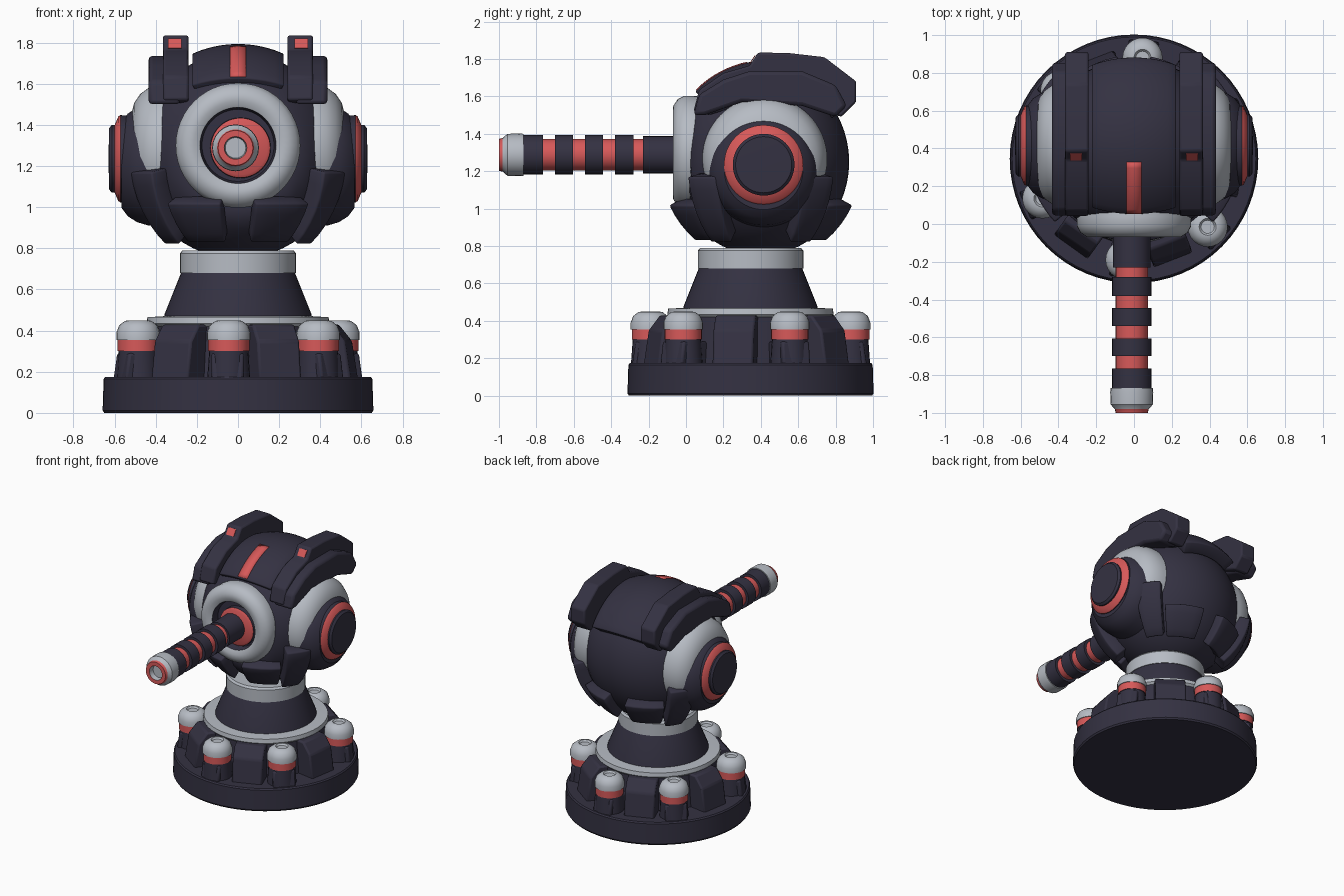
import bpy, bmesh, math
from mathutils import Vector

if "Cube" in bpy.data.objects:
    bpy.data.objects.remove(bpy.data.objects["Cube"])

def material(name, rgb):
    m = bpy.data.materials.new(name)
    m.diffuse_color = (*rgb, 1)
    m.use_nodes = True
    m.node_tree.nodes["Principled BSDF"].inputs["Base Color"].default_value = m.diffuse_color
    return m

MATS = {'d': material("dark_navy", (0.034, 0.031, 0.054)),
        'g': material("light_grey", (0.47, 0.50, 0.55)),
        'r': material("coral_red", (0.68, 0.10, 0.10))}
KEYS = list(MATS)
BALL = Vector((0, 0.40, 1.25))
BASE_Y = 0.345

def finish(name, bm, mats, angle=35, bevel=0, thick=0):
    me = bpy.data.meshes.new(name)
    bm.to_mesh(me)
    bm.free()
    for k in mats:
        me.materials.append(MATS[k])
    me.shade_smooth()
    me.set_sharp_from_angle(angle=math.radians(angle))
    ob = bpy.data.objects.new(name, me)
    bpy.context.collection.objects.link(ob)
    if thick:
        s = ob.modifiers.new("thickness", 'SOLIDIFY')
        s.thickness, s.offset = thick, -1
    if bevel:
        b = ob.modifiers.new("bevel", 'BEVEL')
        b.width, b.segments, b.limit_method = bevel, 2, 'ANGLE'
    return ob

def lathe(name, origin, axis, prof, cols, seg=48):
    """Spin (radius, height) points about an axis; one colour letter per segment."""
    bm = bmesh.new()
    q = Vector(axis).to_track_quat('Z', 'Y')
    o = Vector(origin)
    rings = [[bm.verts.new(o + q @ Vector((r * math.cos(2 * math.pi * i / seg),
                                           r * math.sin(2 * math.pi * i / seg), h)))
              for i in range(seg)] for r, h in prof]
    cols = cols if len(cols) > 1 else cols * (len(prof) - 1)
    for a, b, c in zip(rings, rings[1:], cols):
        for i in range(seg):
            j = (i + 1) % seg
            bm.faces.new((a[i], a[j], b[j], b[i])).material_index = KEYS.index(c)
    bmesh.ops.remove_doubles(bm, verts=bm.verts, dist=1e-5)
    bmesh.ops.recalc_face_normals(bm, faces=bm.faces)
    return finish(name, bm, KEYS)

def prism(name, pts, a, b, place, col, bevel=0.012):
    """Extrude a 2D outline from depth a to b; place(p, q, depth) gives the position."""
    bm = bmesh.new()
    lo = [bm.verts.new(place(p, q, a)) for p, q in pts]
    hi = [bm.verts.new(place(p, q, b)) for p, q in pts]
    n = len(pts)
    bm.faces.new(lo)
    bm.faces.new(hi)
    for i in range(n):
        bm.faces.new((lo[i], lo[(i + 1) % n], hi[(i + 1) % n], hi[i]))
    bmesh.ops.recalc_face_normals(bm, faces=bm.faces)
    return finish(name, bm, col, 30, bevel)

def shell(name, func, nu, nv, thick, col, bevel=0, centre=BALL):
    """Curved plate over the ball from func(u, v) with u, v in 0..1."""
    bm = bmesh.new()
    g = [[bm.verts.new(centre + Vector(func(i / nu, j / nv))) for j in range(nv + 1)]
         for i in range(nu + 1)]
    for i in range(nu):
        for j in range(nv):
            bm.faces.new((g[i][j], g[i + 1][j], g[i + 1][j + 1], g[i][j + 1]))
    bm.normal_update()
    f = next(iter(bm.faces))
    if f.normal.dot(f.calc_center_median() - centre) < 0:
        bmesh.ops.reverse_faces(bm, faces=bm.faces)
    return finish(name, bm, col, 40, bevel, thick)

# --- Pedestal ---
C = (0, BASE_Y, 0)
lathe("base_disc", C, (0, 0, 1),
      [(0, 0), (0.65, 0), (0.658, 0.012), (0.653, 0.165), (0.645, 0.175), (0, 0.175)], 'd', 64)
lathe("base_drum", C, (0, 0, 1), [(0, 0.17), (0.45, 0.17), (0.43, 0.43), (0, 0.43)], 'd')
lathe("base_ring", C, (0, 0, 1),
      [(0, 0.42), (0.43, 0.42), (0.445, 0.435), (0.44, 0.465), (0.36, 0.47), (0, 0.47)], 'g', 64)
lathe("neck_cone", C, (0, 0, 1), [(0, 0.46), (0.36, 0.46), (0.357, 0.48), (0.275, 0.685), (0, 0.685)], 'd')
lathe("neck_collar", C, (0, 0, 1),
      [(0, 0.68), (0.282, 0.68), (0.282, 0.775), (0.27, 0.79), (0, 0.79)], 'g')

# --- Capsules round the base with blocks between them ---
caps = [(0.485, 0.21), (0.045, 0.535), (-0.39, 0.36)]
caps += [(-x, -y) for x, y in caps]
for n, (x, y) in enumerate(caps):
    lathe(f"capsule_{n}", (x, y + BASE_Y, 0), (0, 0, 1),
          [(0, 0.16), (0.105, 0.16), (0.095, 0.30), (0.1, 0.30), (0.1, 0.355), (0.106, 0.355),
           (0.106, 0.39), (0.093, 0.425), (0.065, 0.447), (0.045, 0.45), (0.035, 0.438), (0, 0.438)],
          'dddrggggggg', 24)
    a0 = math.atan2(y, x)
    x2, y2 = caps[(n + 1) % 6]
    a = a0 + ((math.atan2(y2, x2) - a0) % (2 * math.pi)) / 2
    prism(f"base_block_{n}",
          [(0.3, 0.16), (0.575, 0.16), (0.545, 0.35), (0.48, 0.43), (0.3, 0.43)], -0.11, 0.11,
          lambda r, z, t, a=a: (r * math.cos(a) - t * math.sin(a),
                                BASE_Y + r * math.sin(a) + t * math.cos(a), z), 'd')
    # foot clip holding the capsule
    prism(f"capsule_clip_{n}", [(0.42, 0.16), (0.63, 0.16), (0.61, 0.29), (0.42, 0.29)], -0.08, 0.08,
          lambda r, z, t, a=a0: (r * math.cos(a) - t * math.sin(a),
                                 BASE_Y + r * math.sin(a) + t * math.cos(a), z), 'd')

# --- Ball head, flattened behind the front ring ---
bm = bmesh.new()
bmesh.ops.create_uvsphere(bm, u_segments=48, v_segments=28, radius=0.5)
for v in bm.verts:
    v.co.y *= 0.945
    v.co += BALL
    v.co.y = max(v.co.y, 0.02)
finish("ball_head", bm, 'd')

def arc(R, w, t0, t1):
    """Strip over the top of the ball, half-width w, between two pitch angles."""
    def f(u, v):
        x = (2 * u - 1) * w
        r, t = math.sqrt(R * R - x * x), math.radians(t0 + (t1 - t0) * v)
        return x, r * math.sin(t), r * math.cos(t)
    return f

TOP = Vector((0, 0.44, 1.25))
shell("top_plate", arc(0.543, 0.225, -46, 55), 10, 20, 0.09, 'd', 0.008, TOP)
shell("top_light", arc(0.547, 0.04, -45, -12), 2, 10, 0.009, 'r', 0, TOP)

def patch(R, a0, a1, e0, e1, sx, sy):
    """Ball patch by azimuth from the front and elevation, in degrees."""
    def f(u, v):
        a, e = math.radians(a0 + (a1 - a0) * u), math.radians(e0 + (e1 - e0) * v)
        return sx * R * math.cos(e) * math.sin(a), -sy * R * math.cos(e) * math.cos(a), R * math.sin(e)
    return f

# --- Lower armour plates, front and back ---
for sy, end in ((1, "front"), (-1, "back")):
    for sx, side in ((1, "right"), (-1, "left")):
        shell(f"{end}_{side}_lower_plate", patch(0.55, 10, 44, -25, -50, sx, sy), 4, 4, 0.08, 'd', 0.01)
        shell(f"{end}_{side}_corner_plate", patch(0.58, 47, 66, -8, -48, sx, sy), 4, 6, 0.1, 'd', 0.01)

# --- Side hubs, shoulder fenders and top pods ---
for s, side in ((1, "right"), (-1, "left")):
    ax = (s, 0, 0)
    lathe(f"{side}_grey_hub", (0, 0.42, 1.265), ax,
          [(0, 0.2), (0.33, 0.25), (0.335, 0.36), (0.318, 0.43), (0.285, 0.475), (0.24, 0.505),
           (0.18, 0.52), (0, 0.525)], 'g', 64)
    lathe(f"{side}_dark_hub", (0, 0.415, 1.205), ax,
          [(0, 0.2), (0.31, 0.3), (0.293, 0.44), (0.278, 0.49), (0.25, 0.535), (0.21, 0.565), (0, 0.57)],
          'd', 64)
    lathe(f"{side}_hub_disc", (0, 0.415, 1.235), ax,
          [(0, 0.45), (0.205, 0.45), (0.212, 0.572), (0.205, 0.582), (0.163, 0.60), (0.165, 0.612),
           (0.15, 0.626), (0, 0.63)], 'ddrrddd')
    place = lambda y, z, x, s=s: (s * x, y, z)
    prism(f"{side}_top_pod",
          [(0.04, 1.52), (0.07, 1.635), (0.2, 1.725), (0.34, 1.765), (0.385, 1.835), (0.55, 1.832),
           (0.74, 1.81), (0.91, 1.68), (0.91, 1.57), (0.83, 1.49), (0.68, 1.55), (0.45, 1.6), (0.12, 1.5)],
          0.24, 0.365, place, 'd')
    prism(f"{side}_fender",
          [(0.04, 1.5), (0.07, 1.61), (0.2, 1.69), (0.34, 1.735), (0.62, 1.735), (0.80, 1.66), (0.86, 1.55),
           (0.80, 1.49), (0.62, 1.55), (0.3, 1.57), (0.1, 1.5)], 0.28, 0.435, place, 'd', 0.02)
    # red window on the pod's front face
    prism(f"{side}_pod_light", [(0.341, 1.772), (0.337, 1.774), (0.368, 1.820), (0.372, 1.818)],
          0.275, 0.34, place, 'r', 0)

# --- Front ring with red collar, and barrel ---
fw = (0, -1, 0)
lathe("front_ring", (0, 0, 1.30), fw,
      [(0, -0.2), (0.285, -0.2), (0.303, -0.04), (0.303, 0.01), (0.285, 0.045), (0.25, 0.068), (0.215, 0.07),
       (0.185, 0.055), (0.175, 0.0), (0, 0.0)], 'gggggggdd')
lathe("barrel_collar", (0.012, 0, 1.288), fw,
      [(0, -0.05), (0.15, -0.05), (0.145, 0.035), (0.13, 0.045), (0, 0.045)], 'ddrr')
prof, cols = [(0, -0.1), (0.1, -0.1), (0.1, 0.23)], 'dd'
for a, b in ((0.28, 0.38), (0.445, 0.54), (0.605, 0.70), (0.765, 0.868)):
    h = prof[-1][1]
    prof += [(0.085, h), (0.085, a), (0.105, a), (0.105, b)]
    cols += 'drdd'
prof += [(0.112, 0.868), (0.114, 0.89), (0.112, 0.955), (0.09, 0.98), (0.085, 1.0), (0.055, 1.0),
         (0.05, 0.96), (0, 0.96)]
cols += 'ggggrrgg'
lathe("barrel", (-0.012, 0, 1.288), fw, prof, cols, 24)
